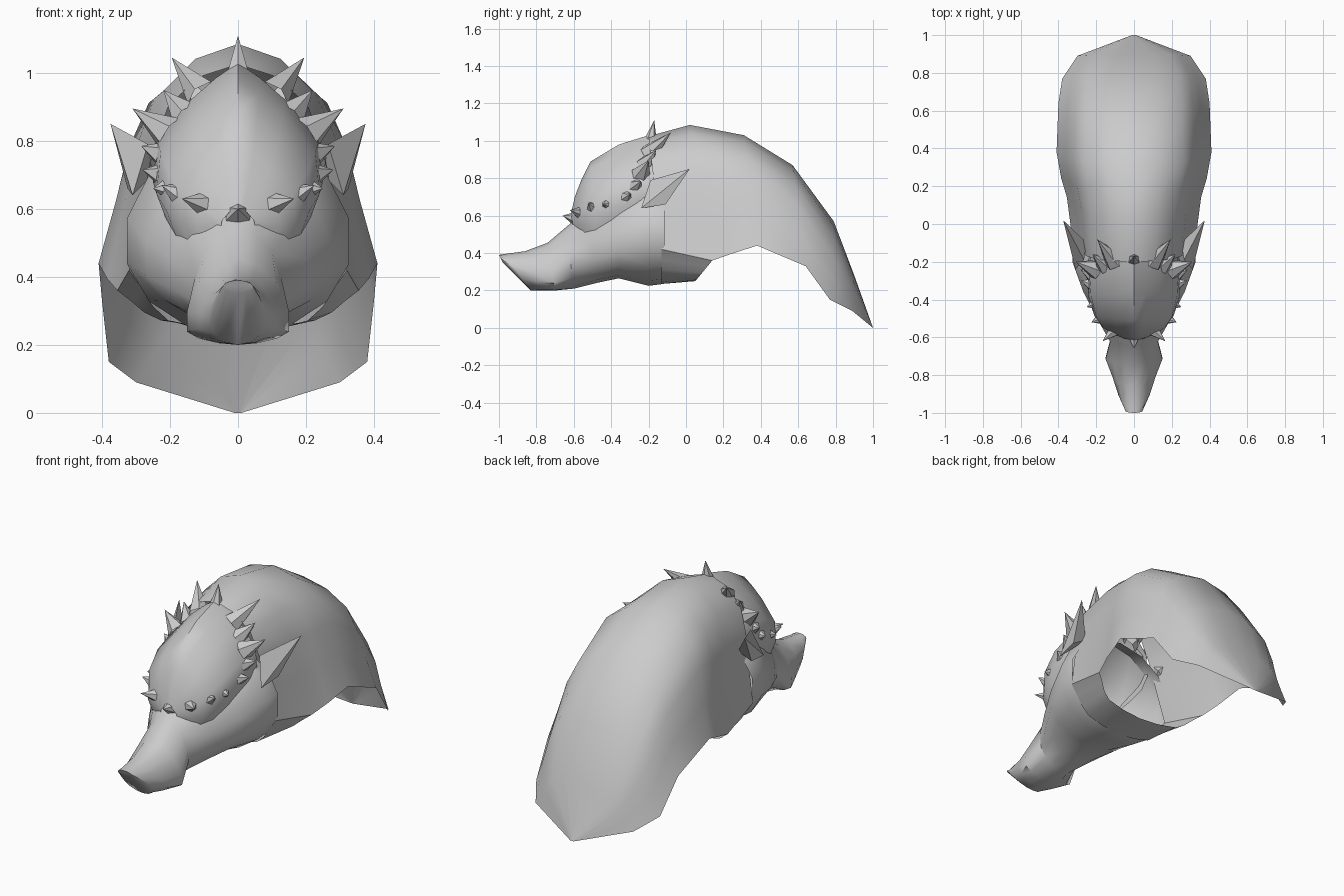
import bpy, bmesh, math
from mathutils import Vector

cube = bpy.data.objects.get("Cube")
if cube:
    bpy.data.objects.remove(cube, do_unlink=True)

grey = bpy.data.materials.new("plain grey")
grey.use_nodes = True
grey.diffuse_color = (0.6, 0.6, 0.6, 1)
grey.node_tree.nodes["Principled BSDF"].inputs["Base Color"].default_value = (0.6, 0.6, 0.6, 1)

# Half-profiles from crest to rim: share of the width, share of the height
HOOD = ((0, 1), (0.35, 0.94), (0.64, 0.8), (0.78, 0.58), (0.88, 0.3), (1, 0))
DOME = ((0, 1), (0.26, 0.9), (0.55, 0.76), (0.95, 0.5), (1, 0.22), (0.85, 0))


def finish(name, bm, angle=40):
    bmesh.ops.recalc_face_normals(bm, faces=bm.faces)
    mesh = bpy.data.meshes.new(name)
    bm.to_mesh(mesh)
    bm.free()
    mesh.materials.append(grey)
    ob = bpy.data.objects.new(name, mesh)
    bpy.context.collection.objects.link(ob)
    bpy.ops.object.select_all(action="DESELECT")
    ob.select_set(True)
    bpy.context.view_layer.objects.active = ob
    bpy.ops.object.shade_smooth_by_angle(angle=math.radians(angle))


def loft(name, rows, closed=False):
    """Skin a surface over rows of points, capping the first row if closed."""
    bm = bmesh.new()
    rings = [[bm.verts.new(p) for p in row] for row in rows]
    n = len(rings[0])
    for a, b in zip(rings, rings[1:]):
        for i in range(n if closed else n - 1):
            j = (i + 1) % n
            bm.faces.new((a[i], a[j], b[j], b[i]))
    if closed:
        bm.faces.new(rings[0])
    finish(name, bm)


def ring(y_top, y_low, width, z_low, z_wide, z_top, power=1.0, n=14):
    """Closed cross-section, widest at z_wide and leaning from y_low to y_top."""
    pts = []
    for i in range(n):
        t = math.tau * i / n
        s, c = math.sin(t), math.cos(t)
        x = width * math.copysign(abs(s) ** power, s)
        z = z_wide + c * ((z_top - z_wide) if c > 0 else (z_wide - z_low))
        k = (z - z_low) / (z_top - z_low)
        pts.append((x, y_low + (y_top - y_low) * k, z))
    return pts


def arc(crest, rim, width, profile=HOOD):
    """Mirrored profile from one rim over the crest to the other rim."""
    crest, rim = Vector((0, *crest)), Vector((0, *rim))
    half = [rim.lerp(crest, k) + Vector((width * u, 0, 0)) for u, k in profile]
    return [Vector((-p.x, p.y, p.z)) for p in half[:0:-1]] + half


def spike(name, base, tip, radius, sides=6):
    base, tip = Vector(base), Vector(tip)
    axis = tip - base
    bm = bmesh.new()
    bmesh.ops.create_cone(bm, cap_ends=False, segments=sides, radius1=radius,
                          radius2=0, depth=axis.length)
    turn = axis.to_track_quat("Z", "Y")
    for v in bm.verts:
        v.co = turn @ v.co + (base + tip) / 2
    finish(name, bm)


def fin(name, points):
    bm = bmesh.new()
    for p in points:
        bm.verts.new(p)
    bmesh.ops.convex_hull(bm, input=bm.verts)
    finish(name, bm)


# Beak, snout, jaw and cheeks
loft("head", [
    ring(-1.0, -0.98, 0.045, 0.35, 0.37, 0.39),
    ring(-0.97, -0.83, 0.085, 0.2, 0.28, 0.395),
    ring(-0.86, -0.78, 0.115, 0.2, 0.26, 0.41, 1.1),
    ring(-0.74, -0.7, 0.155, 0.2, 0.25, 0.455, 1.2),
    ring(-0.64, -0.6, 0.13, 0.21, 0.36, 0.54, 1.1),
    ring(-0.52, -0.48, 0.2, 0.24, 0.4, 0.64),
    ring(-0.36, -0.36, 0.275, 0.265, 0.44, 0.74),
    ring(-0.2, -0.2, 0.335, 0.225, 0.5, 0.82),
    ring(-0.11, -0.12, 0.335, 0.235, 0.5, 0.78),
], True)

# Tall skull dome, peaked along the middle
loft("skull_dome", [arc(*s, DOME) for s in (
    ((-0.615, 0.61), (-0.6, 0.52), 0.05),
    ((-0.595, 0.7), (-0.57, 0.51), 0.12),
    ((-0.56, 0.79), (-0.54, 0.5), 0.17),
    ((-0.51, 0.89), (-0.48, 0.51), 0.21),
    ((-0.36, 0.98), (-0.4, 0.55), 0.24),
    ((-0.2, 1.03), (-0.28, 0.58), 0.25),
    ((-0.16, 1.03), (-0.18, 0.6), 0.24),
)])

# Hood running back into an open hanging cape
front = ((-0.2, 1.025), (-0.13, 0.42), 0.32)
neck = ((0.02, 1.085), (0.14, 0.36), 0.355)
loft("hood_cape", [arc(*s) for s in (
    front, neck,
    ((0.17, 1.057), (0.24, 0.395), 0.385),
    ((0.31, 1.03), (0.38, 0.44), 0.41),
    ((0.57, 0.87), (0.64, 0.33), 0.4),
    ((0.79, 0.57), (0.77, 0.15), 0.38),
    ((0.9, 0.28), (0.89, 0.09), 0.3),
    ((1.0, 0.0), (1.0, 0.0), 0.01),
)])

# Collar closing the hood under the neck
loft("neck_collar", [
    arc((-0.13, 0.235), *front[1:]),
    arc((0.05, 0.25), *neck[1:]),
])

# Centre spikes
spike("crown_spike_centre", (0, -0.19, 1.0), (0, -0.17, 1.11), 0.035)
spike("nose_spike", (0, -0.59, 0.585), (0, -0.66, 0.6), 0.04)

# Paired spikes: base, tip, radius
pairs = {
    "crown_spike_upper": ((0.1, -0.2, 0.93), (0.195, -0.08, 1.045), 0.055),
    "crown_spike_mid": ((0.15, -0.22, 0.87), (0.22, -0.16, 0.95), 0.05),
    "crown_spike_side": ((0.2, -0.24, 0.82), (0.31, -0.2, 0.895), 0.055),
    "crown_spike_low": ((0.22, -0.27, 0.76), (0.285, -0.24, 0.785), 0.04),
    "temple_spike": ((0.22, -0.32, 0.7), (0.28, -0.3, 0.715), 0.04),
    "temple_stud": ((0.2, -0.42, 0.66), (0.25, -0.44, 0.66), 0.04),
    "brow_spike_outer": ((0.15, -0.49, 0.63), (0.225, -0.52, 0.67), 0.05),
    "brow_spike_inner": ((0.09, -0.55, 0.61), (0.165, -0.62, 0.63), 0.045),
}
# Flat ear fin: tip, upper root, lower root, cheek root, inner root
fin_points = ((0.375, 0.02, 0.85), (0.265, -0.19, 0.79), (0.325, -0.11, 0.66),
              (0.31, -0.24, 0.64), (0.25, -0.1, 0.7))
for side, label in ((1, "left"), (-1, "right")):
    for name, (base, tip, radius) in pairs.items():
        spike(f"{label}_{name}", (side * base[0], *base[1:]),
              (side * tip[0], *tip[1:]), radius)
    fin(f"{label}_ear_fin", [(side * x, y, z) for x, y, z in fin_points])
